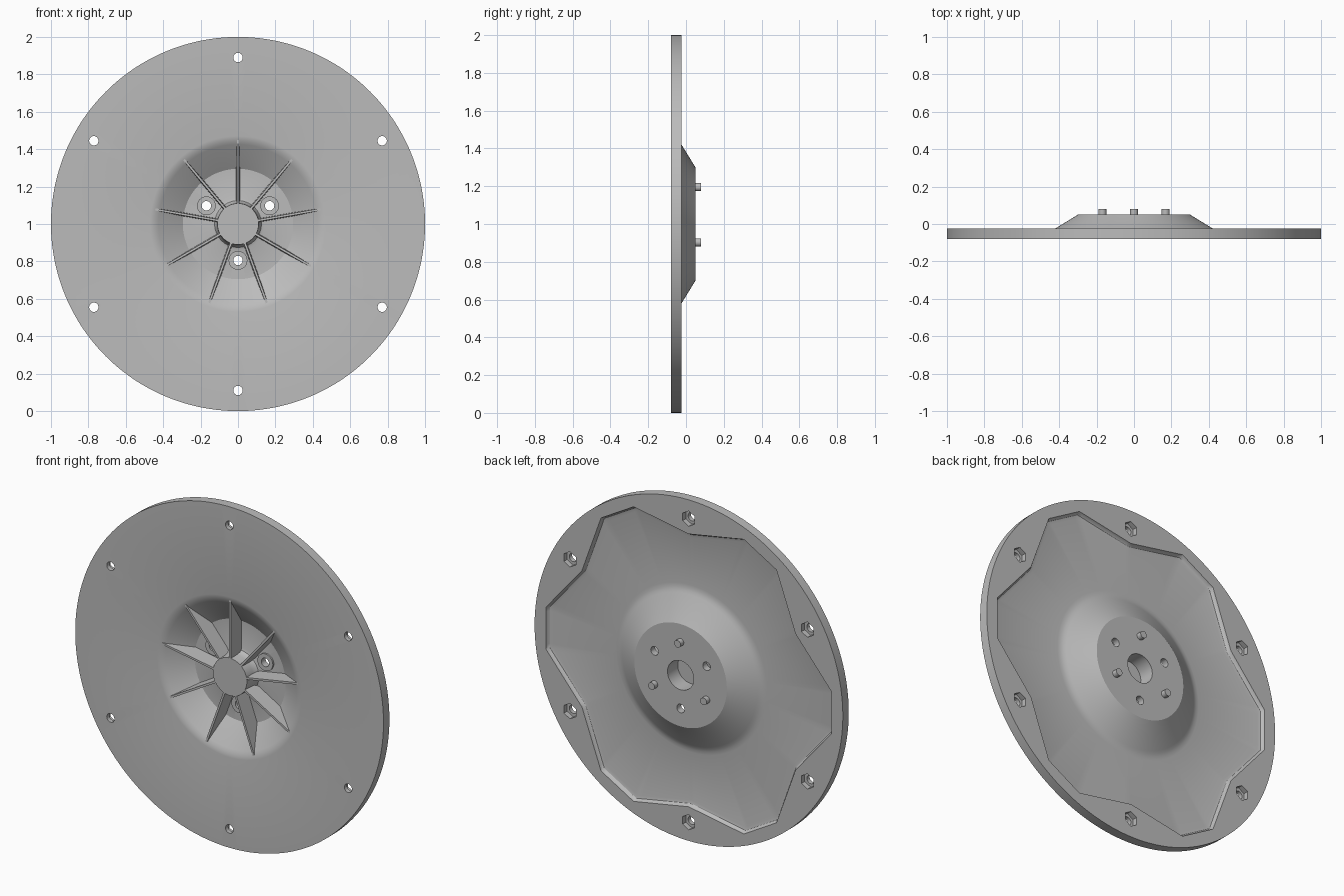
import bpy
import bmesh
from math import sin, cos, radians

cube = bpy.data.objects.get("Cube")
if cube:
    bpy.data.objects.remove(cube, do_unlink=True)

grey = bpy.data.materials.new("grey_metal")
grey.use_nodes = True
COLOUR = (0.5, 0.5, 0.5, 1)
grey.diffuse_color = COLOUR
grey.node_tree.nodes["Principled BSDF"].inputs["Base Color"].default_value = COLOUR


def polar(angle, r, y, centre=(0, 1)):
    a = radians(angle)
    return (centre[0] + r * cos(a), y, centre[1] + r * sin(a))


def spot(angle, r):
    """Centre (x, z) of a feature on the disc."""
    x, _, z = polar(angle, r, 0)
    return (x, z)


def loft(bm, profile, sides, centre=(0, 1), phase=0):
    """Join rings around the y axis; a radius may be a function of angle."""
    rings = []
    for r, y in profile:
        ring = []
        for i in range(sides):
            a = phase + 360 * i / sides
            ring.append(bm.verts.new(polar(a, r(a) if callable(r) else r, y, centre)))
        rings.append(ring)
    for low, high in zip(rings, rings[1:]):
        for i in range(sides):
            j = (i + 1) % sides
            bm.faces.new((low[i], low[j], high[j], high[i]))
    bm.faces.new(rings[0])
    bm.faces.new(rings[-1])


def finish(bm, name):
    bmesh.ops.recalc_face_normals(bm, faces=bm.faces)
    mesh = bpy.data.meshes.new(name)
    bm.to_mesh(mesh)
    bm.free()
    mesh.materials.append(grey)
    obj = bpy.data.objects.new(name, mesh)
    bpy.context.collection.objects.link(obj)
    return obj


def activate(obj):
    bpy.ops.object.select_all(action="DESELECT")
    obj.select_set(True)
    bpy.context.view_layer.objects.active = obj


def cut(obj, cutter):
    activate(obj)
    mod = obj.modifiers.new("cut", "BOOLEAN")
    mod.operation = "DIFFERENCE"
    mod.solver = "EXACT"
    mod.object = cutter
    bpy.ops.object.modifier_apply(modifier=mod.name)


def smooth(obj):
    activate(obj)
    bpy.ops.object.shade_smooth_by_angle(angle=radians(30))


# Angles of the repeated features
BOLTS = range(30, 390, 60)
BOSSES = (30, 150, 270)
PINS = (90, 210, 330)
RIBS = range(10, 370, 40)
PAD, LOBE, CORNER = 0.80, 0.935, 22.5


def scallop(inset):
    """Straight-sided pocket outline that dips inwards at every bolt."""
    def radius(angle):
        d = abs(angle % 60 - 30)
        if d < CORNER:
            a0, r0, a1, r1 = 0, PAD, CORNER, LOBE
        else:
            a0, r0, a1, r1 = CORNER, LOBE, 60 - CORNER, LOBE
        span = r0 * sin(radians(d - a0)) + r1 * sin(radians(a1 - d))
        # chord between the two neighbouring corners
        span = r1 * sin(radians(d - a0)) + r0 * sin(radians(a1 - d)) if r0 == r1 else span
        chord = r0 * r1 * sin(radians(a1 - a0)) / (
            r0 * sin(radians(a1 - d)) + r1 * sin(radians(d - a0))
            if r0 == r1 else
            r1 * sin(radians(d - a0)) * 1.0 + r0 * sin(radians(a1 - d)))
        if r0 != r1:
            chord = r0 * r1 * sin(radians(a1 - a0)) / span
        return chord - inset
    return radius


# Disc with the hollow hub, dished centre and scalloped back pocket
FRONT = [(0.11, -0.075), (0.113, -0.02), (0.117, 0.003), (0.125, 0.015), (0.14, 0.02),
         (0.295, 0.02), (0.425, -0.064), (0.44, -0.072), (0.455, -0.077), (0.47, -0.08),
         (1, -0.08)]
BACK = [(1, -0.025), (scallop(0), -0.025), (scallop(0.004), -0.038),
        (scallop(0.012), -0.046), (scallop(0.03), -0.05), (0.49, -0.05),
        (0.47, -0.048), (0.455, -0.043), (0.44, -0.036), (0.30, 0.05),
        (0.085, 0.05), (0.085, -0.045)]
bm = bmesh.new()
loft(bm, FRONT + BACK, 240)
disc = finish(bm, "disc")

# Raised bosses on the dish floor
bm = bmesh.new()
for a in BOSSES:
    loft(bm, [(0.05, 0.01), (0.05, 0.03)], 32, spot(a, 0.195))
bosses = finish(bm, "bosses")

# Bolt holes, nut pockets and boss holes
bm = bmesh.new()
for a in BOLTS:
    loft(bm, [(0.025, -0.2), (0.025, 0.2)], 24, spot(a, 0.89))
for a in BOSSES:
    loft(bm, [(0.025, -0.2), (0.025, 0.2)], 24, spot(a, 0.195))
holes = finish(bm, "hole_cutter")
bm = bmesh.new()
for a in BOLTS:
    loft(bm, [(0.045, -0.055), (0.045, 0.1)], 6, spot(a, 0.89), 30)
pockets = finish(bm, "nut_pocket_cutter")
cut(disc, pockets)
cut(disc, holes)
cut(bosses, holes)
for cutter in (holes, pockets):
    bpy.data.objects.remove(cutter, do_unlink=True)

# Drafted radial ribs from the hub to the dish edge
bm = bmesh.new()
for angle in RIBS:
    a = radians(angle)
    sides = []
    for s in (-1, 1):
        outline = [(0.1, -0.075, 0.006), (0.45, -0.075, 0.006),
                   (0.3, 0.03, 0.01), (0.1, 0.03, 0.01)]
        sides.append([bm.verts.new((r * cos(a) - s * w * sin(a), y,
                                    1 + r * sin(a) + s * w * cos(a)))
                      for r, y, w in outline])
    left, right = sides
    bm.faces.new(left)
    bm.faces.new(right)
    for i in range(4):
        j = (i + 1) % 4
        bm.faces.new((left[i], left[j], right[j], right[i]))
ribs = finish(bm, "ribs")

# Locating pins on the back of the hub
bm = bmesh.new()
for a in PINS:
    loft(bm, [(0.021, 0.03), (0.021, 0.08)], 24, spot(a, 0.195))
pins = finish(bm, "locating_pins")

for part in (disc, bosses, pins):
    smooth(part)
